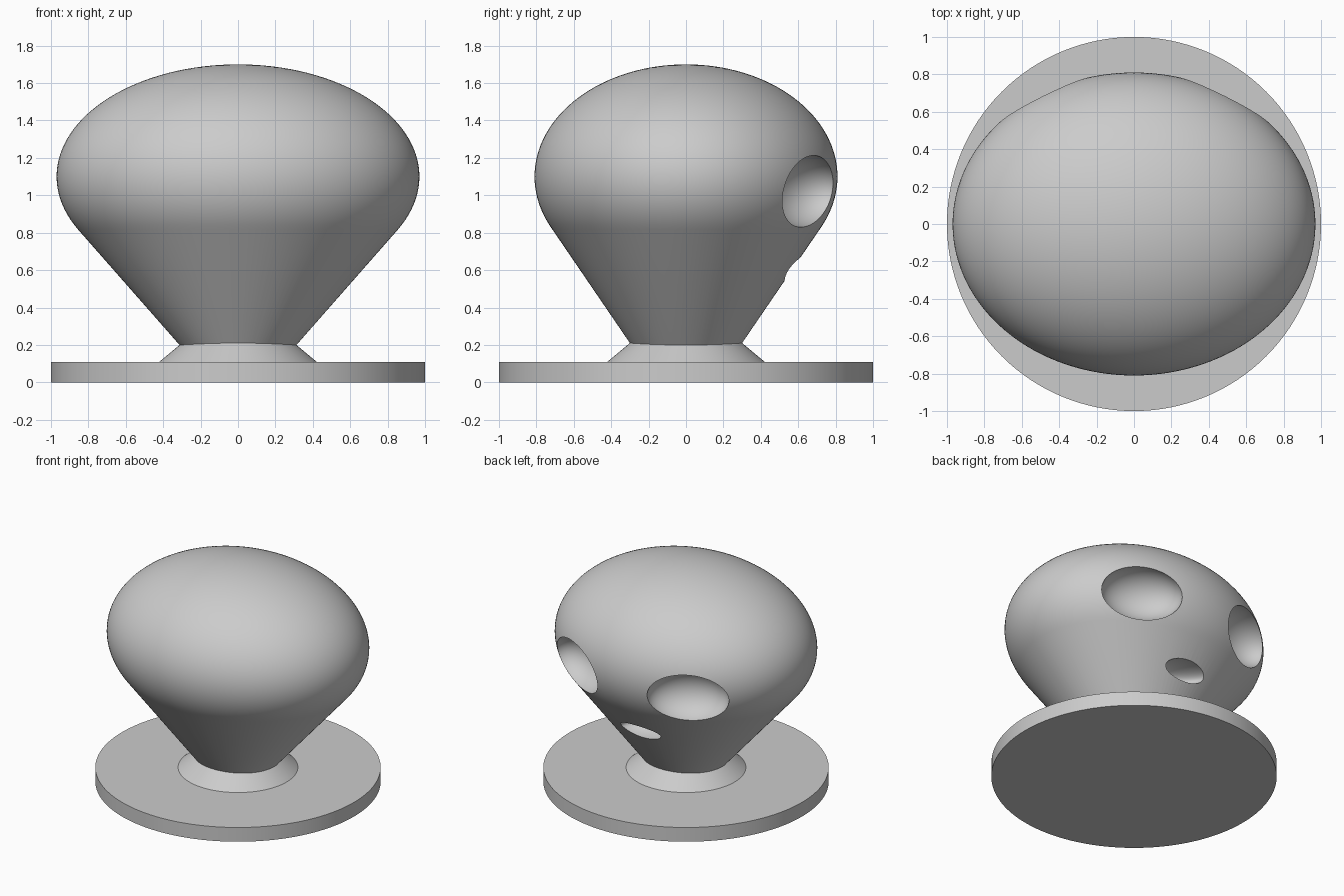
import bpy, bmesh, math
from mathutils import Matrix, Vector

cube = bpy.data.objects.get("Cube")
if cube:
    bpy.data.objects.remove(cube, do_unlink=True)

SEG = 128

# One plain grey for everything
grey = bpy.data.materials.new("plain_grey")
grey.use_nodes = True
color = (0.6, 0.6, 0.6, 1)
grey.diffuse_color = color
grey.node_tree.nodes["Principled BSDF"].inputs["Base Color"].default_value = color


def add_object(name, bm):
    mesh = bpy.data.meshes.new(name)
    bm.to_mesh(mesh)
    bm.free()
    mesh.materials.append(grey)
    obj = bpy.data.objects.new(name, mesh)
    bpy.context.collection.objects.link(obj)
    return obj


def smooth(obj):
    bpy.ops.object.select_all(action='DESELECT')
    bpy.context.view_layer.objects.active = obj
    obj.select_set(True)
    bpy.ops.object.shade_smooth_by_angle(angle=math.radians(30))


def cone(name, r_bottom, r_top, z_bottom, z_top):
    bm = bmesh.new()
    bmesh.ops.create_cone(bm, cap_ends=True, segments=SEG, radius1=r_bottom,
                          radius2=r_top, depth=z_top - z_bottom)
    bmesh.ops.translate(bm, verts=bm.verts, vec=(0, 0, (z_bottom + z_top) / 2))
    obj = add_object(name, bm)
    smooth(obj)
    return obj


def ellipsoid(center, radii, turn=0):
    bm = bmesh.new()
    matrix = (Matrix.Translation(center) @ Matrix.Rotation(turn, 4, 'Z')
              @ Matrix.Diagonal((*radii, 1)))
    bmesh.ops.create_uvsphere(bm, u_segments=SEG, v_segments=64, radius=1, matrix=matrix)
    return bm


# Round stand and flared neck
cone("base_disc", 1, 1, 0, 0.11)
cone("neck_collar", 0.42, 0.27, 0.11, 0.235)

# Head: hull around a wide dome and a small ring at the neck
bm = ellipsoid((0, 0, 1.1), (0.97, 0.81, 0.6))
bmesh.ops.create_circle(bm, segments=SEG, radius=0.225,
                        matrix=Matrix.Translation((0, 0, 0.1)))
points = [v.co.copy() for v in bm.verts]
bm.free()
bm = bmesh.new()
for p in points:
    bm.verts.new(p)
hull = bmesh.ops.convex_hull(bm, input=bm.verts)
bmesh.ops.delete(bm, geom=[v for v in bm.verts if not v.link_faces], context='VERTS')
bmesh.ops.recalc_face_normals(bm, faces=bm.faces)
head = add_object("head", bm)

# Hollows in the back: two eye sockets and a nose
cutters = [add_object("nose_cutter", ellipsoid((0, 0.57, 0.605), (0.17, 0.15, 0.065)))]
for side, label in ((1, "left"), (-1, "right")):
    bm = ellipsoid((side * 0.475, 0.655, 1.02), (0.29, 0.2, 0.195), -side * math.radians(28))
    cutters.append(add_object(label + "_eye_cutter", bm))

for cutter in cutters:
    smooth(cutter)
    mod = head.modifiers.new(cutter.name, 'BOOLEAN')
    mod.operation = 'DIFFERENCE'
    mod.solver = 'EXACT'
    mod.object = cutter

# Apply the cuts and remove the cutters
bpy.context.view_layer.update()
carved = bpy.data.meshes.new_from_object(
    head.evaluated_get(bpy.context.evaluated_depsgraph_get()))
head.modifiers.clear()
head.data = carved
for cutter in cutters:
    bpy.data.objects.remove(cutter, do_unlink=True)
smooth(head)
